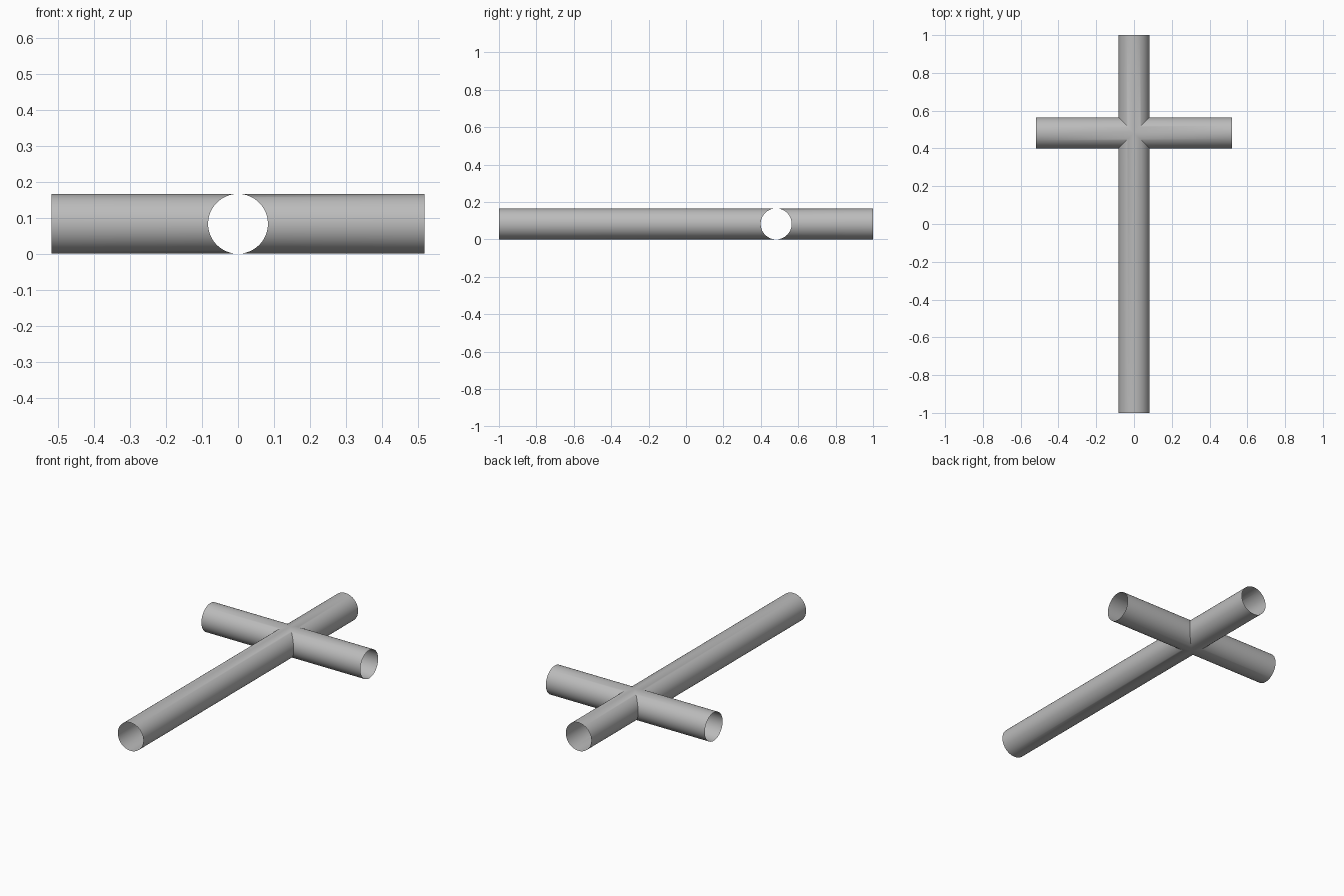
import bpy, bmesh, math
from mathutils import Vector

old = bpy.data.objects.get("Cube")
if old:
    bpy.data.objects.remove(old, do_unlink=True)

RADIUS = 0.083
CROSS_Y = 0.482
HALF_WIDTH = 0.518
SIDES = 64

# Plain grey finish
grey = bpy.data.materials.new("pipe_grey")
grey.use_nodes = True
colour = (0.5, 0.5, 0.5, 1)
grey.diffuse_color = colour
grey.node_tree.nodes["Principled BSDF"].inputs["Base Color"].default_value = colour

bm = bmesh.new()
centre = Vector((0, CROSS_Y, RADIUS))


def add_arm(direction, length):
    """Open tube arm, mitred at the crossing where equal pipes meet."""
    axis = Vector(direction)
    side = axis.cross(Vector((0, 0, 1)))
    inner, outer = [], []
    for i in range(SIDES):
        angle = math.tau * i / SIDES
        lateral = RADIUS * math.cos(angle)
        ring = centre + side * lateral + Vector((0, 0, RADIUS * math.sin(angle)))
        inner.append(bm.verts.new(ring + axis * abs(lateral)))
        outer.append(bm.verts.new(ring + axis * length))
    for i in range(SIDES):
        j = (i + 1) % SIDES
        face = bm.faces.new((inner[i], inner[j], outer[j], outer[i]))
        face.normal_update()
        middle = face.calc_center_median() - centre
        if face.normal.dot(middle - axis * middle.dot(axis)) < 0:
            face.normal_flip()


# Two side arms, the short upper arm and the long lower arm
add_arm((1, 0, 0), HALF_WIDTH)
add_arm((-1, 0, 0), HALF_WIDTH)
add_arm((0, 1, 0), 1 - CROSS_Y)
add_arm((0, -1, 0), 1 + CROSS_Y)

# Weld the mitred seams
bmesh.ops.remove_doubles(bm, verts=bm.verts[:], dist=0.0001)
mesh = bpy.data.meshes.new("crossed_pipes")
bm.to_mesh(mesh)
bm.free()
mesh.materials.append(grey)

pipes = bpy.data.objects.new("crossed_pipes", mesh)
bpy.context.collection.objects.link(pipes)
bpy.ops.object.select_all(action="DESELECT")
pipes.select_set(True)
bpy.context.view_layer.objects.active = pipes
bpy.ops.object.shade_smooth_by_angle(angle=math.radians(30))
